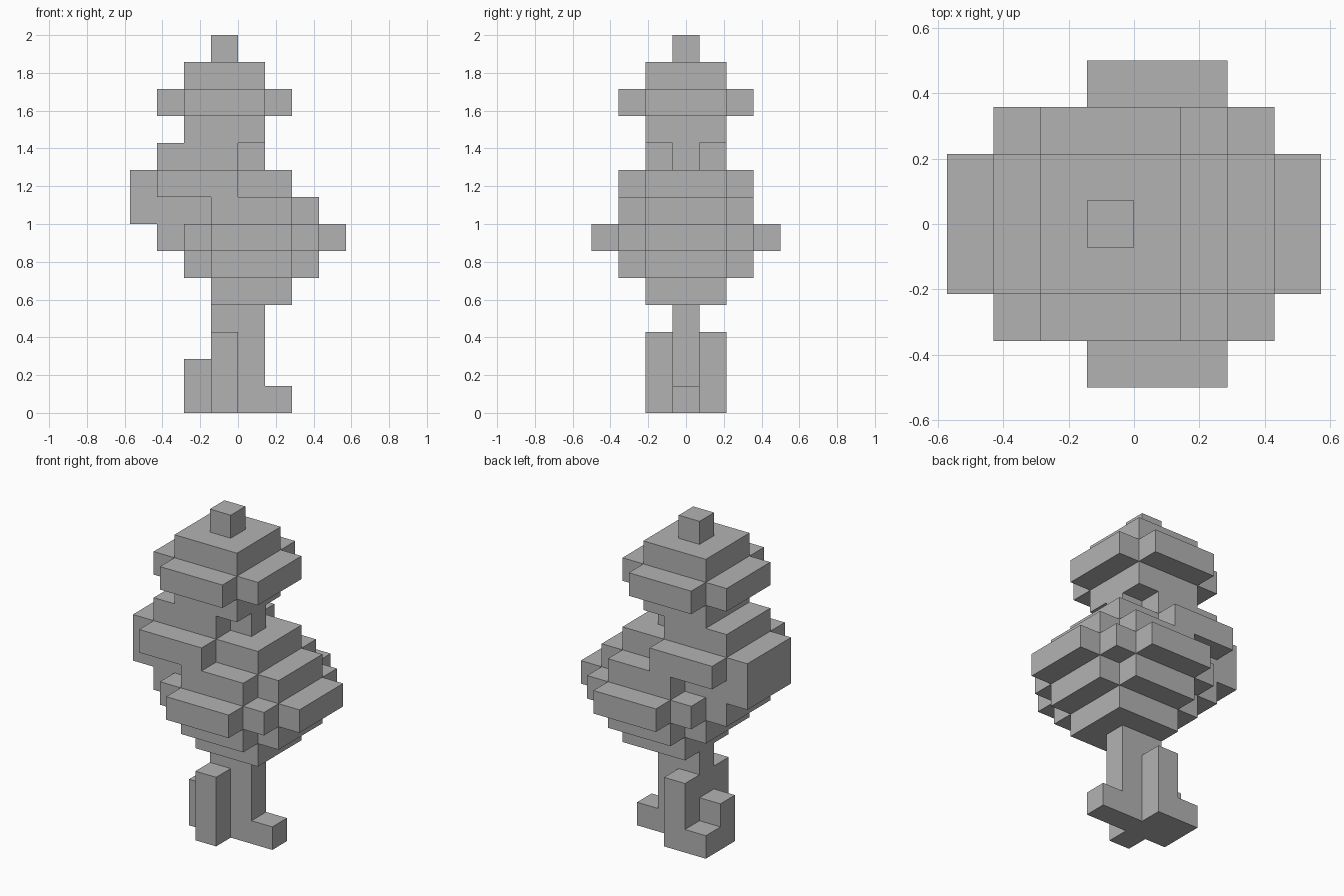
import bpy, bmesh
from mathutils import Vector

cube = bpy.data.objects.get("Cube")
if cube:
    bpy.data.objects.remove(cube)

U = 2 / 14  # edge length of one block

grey = bpy.data.materials.new("plain_grey")
grey.use_nodes = True
colour = (0.45, 0.45, 0.45, 1)
grey.diffuse_color = colour
grey.node_tree.nodes["Principled BSDF"].inputs["Base Color"].default_value = colour


def box(xs, ys, zs):
    """Block cells in inclusive ranges."""
    return {(x, y, z) for x in range(xs[0], xs[1] + 1)
            for y in range(ys[0], ys[1] + 1)
            for z in range(zs[0], zs[1] + 1)}


def clump(cx, base, radii):
    """Stacked stepped tiers with clipped corners."""
    cells = set()
    for k, r in enumerate(radii):
        cells |= {(cx + x, y, base + k)
                  for x in range(-r, r + 1) for y in range(-r, r + 1)
                  if abs(x) + abs(y) <= r + 1}
    return cells


parts = {
    "trunk": box((-1, 0), (0, 0), (0, 9)),
    "front_root": box((-1, -1), (-1, -1), (0, 2)),
    "back_root": box((-1, -1), (1, 1), (0, 2)),
    "left_root": box((1, 1), (0, 0), (0, 0)),
    "right_root": box((-2, -2), (0, 0), (0, 1)) | box((-2, -2), (1, 1), (0, 0)),
    "main_foliage": clump(0, 4, (1, 2, 3, 2, 1)),
    "side_foliage": box((-4, -2), (-1, 1), (7, 7)) | clump(-2, 8, (2, 1)),
    "top_foliage": clump(-1, 10, (1, 2, 1, 0)),
}
solid = set().union(*parts.values())


def build(name, cells):
    """Skin the cells with only their exposed faces, then merge flat areas."""
    bm = bmesh.new()
    for cell in sorted(cells):
        centre = Vector((cell[0] + 0.5, cell[1], cell[2] + 0.5))
        for axis in range(3):
            for sign in (-1, 1):
                n = Vector((0, 0, 0))
                n[axis] = sign
                if tuple(int(c + d) for c, d in zip(cell, n)) in solid:
                    continue
                a = Vector((0, 0, 0))
                a[(axis + 1) % 3] = 1
                b = n.cross(a)
                bm.faces.new([bm.verts.new((centre + (n + p) / 2) * U)
                              for p in (a + b, b - a, -a - b, a - b)])
    bmesh.ops.remove_doubles(bm, verts=bm.verts, dist=U / 100)
    bmesh.ops.dissolve_limit(bm, angle_limit=0.01, verts=bm.verts, edges=bm.edges)
    mesh = bpy.data.meshes.new(name)
    bm.to_mesh(mesh)
    bm.free()
    mesh.materials.append(grey)
    bpy.context.collection.objects.link(bpy.data.objects.new(name, mesh))


used = set()
for name, cells in parts.items():
    build(name, cells - used)
    used |= cells
